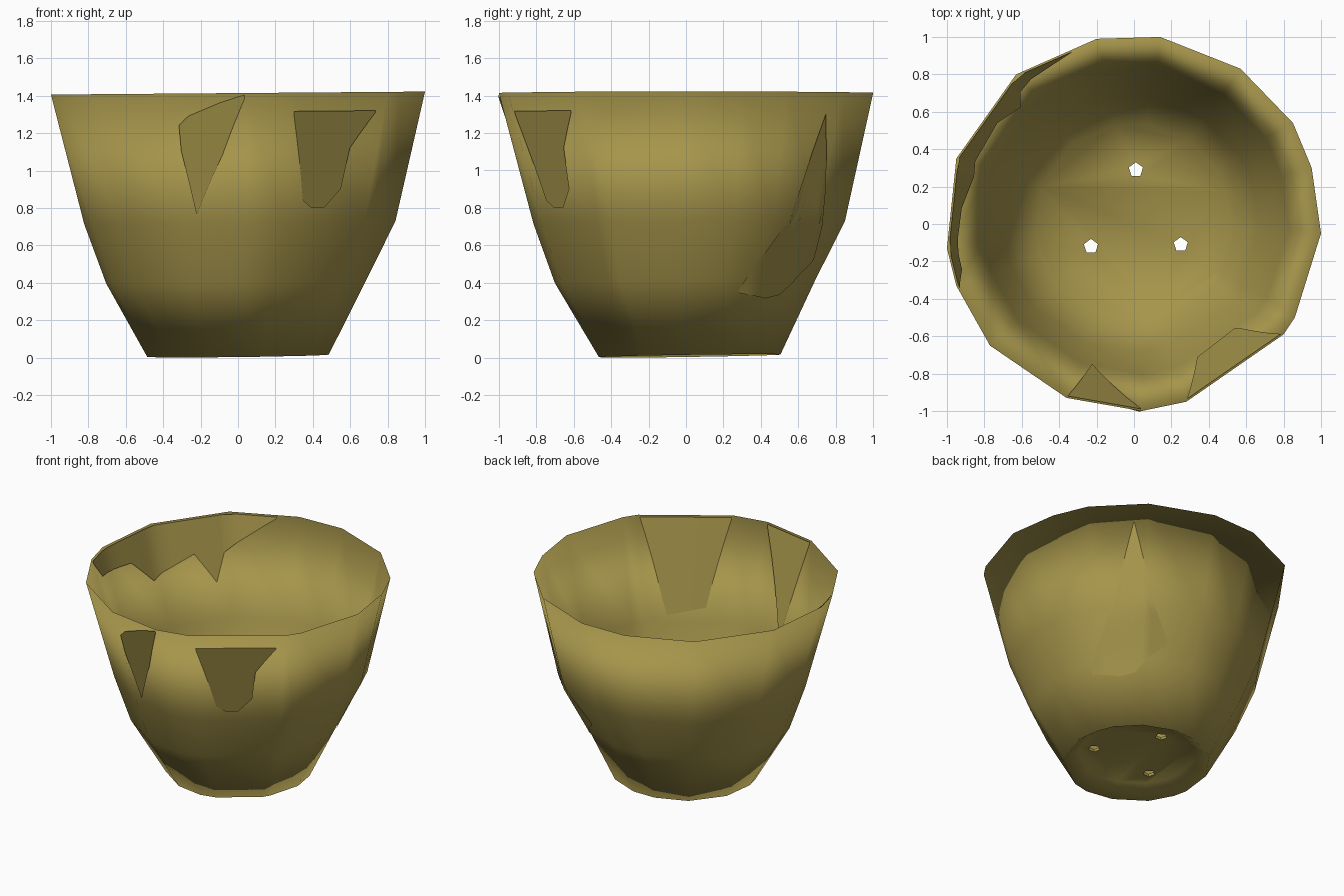
import bpy, bmesh
from math import radians, cos, sin, hypot
from mathutils import Vector

if "Cube" in bpy.data.objects:
    bpy.data.objects.remove(bpy.data.objects["Cube"])

olive = bpy.data.materials.new("olive_clay")
olive.use_nodes = True
olive.diffuse_color = (0.38, 0.30, 0.07, 1)
olive.node_tree.nodes["Principled BSDF"].inputs["Base Color"].default_value = (0.38, 0.30, 0.07, 1)

# Uneven rim outline, anticlockwise
RIM = [(1.0, -0.05), (0.95, 0.3), (0.85, 0.54), (0.57, 0.83), (0.14, 1.0), (-0.2, 0.99),
       (-0.63, 0.8), (-0.95, 0.35), (-1.0, -0.13), (-0.95, -0.33), (-0.77, -0.65),
       (-0.36, -0.93), (0.04, -1.0), (0.28, -0.95), (0.8, -0.59), (0.86, -0.5)]
# Wall levels: height, scale of the rim outline, centre x and y
HEIGHT = 1.42
LEVELS = [(0.0, 0.485, 0.0, 0.02), (0.4, 0.695, -0.01, -0.005),
          (0.72, 0.832, 0.01, 0.017), (HEIGHT, 1.0, 0.0, 0.0)]
WALL = 0.015


def level_at(z):
    for a, b in zip(LEVELS, LEVELS[1:]):
        if z <= b[0]:
            t = (z - a[0]) / (b[0] - a[0])
            return [p + (q - p) * t for p, q in zip(a, b)]


def place(x, y, level, offset=0.0):
    """Put a rim outline point on a level, moved outward by offset; rim and foot lean a little."""
    z, s, cx, cy = level
    s += offset / hypot(x, y)
    px, py, t = x * s + cx, y * s + cy, z / HEIGHT
    lean = t * (0.008 * px - 0.006) + (1 - t) * (0.0095 + 0.012 * px + 0.015 * py)
    return Vector((px, py, z + lean))


def on_wall(angle, z, offset):
    """Point of the faceted wall at an angle in degrees."""
    dx, dy = cos(radians(angle)), sin(radians(angle))
    for (ax, ay), (bx, by) in zip(RIM, RIM[1:] + RIM[:1]):
        ca, cb = dx * ay - dy * ax, dx * by - dy * bx
        if ca <= 0 < cb and ax * dx + ay * dy > 0:
            t = ca / (ca - cb)
            return place(ax + (bx - ax) * t, ay + (by - ay) * t, level_at(z), offset)


def make_object(name, bm):
    mesh = bpy.data.meshes.new(name)
    bm.to_mesh(mesh)
    bm.free()
    mesh.materials.append(olive)
    mesh.polygons.foreach_set("use_smooth", [True] * len(mesh.polygons))
    obj = bpy.data.objects.new(name, mesh)
    bpy.context.collection.objects.link(obj)
    return obj


# Pot: inner floor and wall up to a knife-edge rim, down the outside, into the hollow underside
inner = [(level_at(0.095), -WALL), (LEVELS[1], -WALL), (LEVELS[2], -WALL)]
outer = [(level, 0.0) for level in reversed(LEVELS)]
hollow = [((0.075, 0.38, 0.0, 0.02), 0.0)]
bm = bmesh.new()
rings = [[bm.verts.new(place(x, y, level, off)) for x, y in RIM]
         for level, off in inner + outer + hollow]
for low, high in zip(rings, rings[1:]):
    for i in range(len(RIM)):
        k = (i + 1) % len(RIM)
        bm.faces.new((low[i], low[k], high[k], high[i]))
bm.faces.new(rings[0])
bm.faces.new(rings[-1])
bmesh.ops.recalc_face_normals(bm, faces=bm.faces)
pot = make_object("pot", bm)

# Drainage holes through the floor
for x, y in [(0.01, 0.29), (-0.23, -0.12), (0.25, -0.11)]:
    bpy.ops.mesh.primitive_cylinder_add(vertices=5, radius=0.04, depth=0.4, location=(x, y, 0.1))
    cutter = bpy.context.object
    cutter.name = "drain_cutter"
    cutter.hide_render = True
    bpy.context.view_layer.objects.active = pot
    mod = pot.modifiers.new("drain", 'BOOLEAN')
    mod.operation = 'DIFFERENCE'
    mod.object = cutter
    bpy.ops.object.modifier_apply(modifier=mod.name)
    bpy.data.objects.remove(cutter)


# Thin facets lying on the wall, given as (angle, bottom, top) columns
def patch(name, columns, outside, rows=12, steps=4):
    dense = [columns[0]]
    for a, b in zip(columns, columns[1:]):
        dense += [tuple(p + (q - p) * i / steps for p, q in zip(a, b)) for i in range(1, steps + 1)]
    bm = bmesh.new()
    grid = []
    for angle, low, high in dense:
        heights = [low + (high - low) * j / rows for j in range(rows + 1)]
        grid.append([bm.verts.new(on_wall(angle, z, 0.008 if outside else
                     -0.008 - WALL * min(1, (HEIGHT - z) / 0.7))) for z in heights])
    for left, right in zip(grid, grid[1:]):
        for j in range(rows):
            quad = [left[j], right[j], right[j + 1], left[j + 1]]
            bm.faces.new(quad if outside else quad[::-1])
    bmesh.ops.remove_doubles(bm, verts=bm.verts, dist=0.0005)
    make_object(name, bm)


TOP = 1.41
patch("front_wide_facet_outer", [(-72, 1.3, 1.32), (-68, 1.0, 1.32), (-66, 0.84, 1.32), (-62, 0.8, 1.32),
      (-56, 0.8, 1.32), (-49.5, 0.9, 1.32), (-48, 1.12, 1.32), (-40, 1.31, 1.32)], True)
patch("front_narrow_facet_outer", [(-109.4, 1.11, 1.25), (-106, 0.77, 1.3), (-95.5, 1.09, 1.37),
      (-88, 1.39, TOP)], True)
patch("back_kite_facet_outer", [(25, 0.33, 0.35), (41, 0.3, 0.75), (50, 0.32, 1.3),
      (58, 0.42, 0.75), (67, 0.5, 0.52)], True)

patch("front_wide_facet_inner", [(-73, 1.4, TOP), (-65.6, 0.82, TOP), (-47, 0.77, TOP),
      (-45, 0.87, TOP), (-37, 1.4, TOP)], False)
patch("front_narrow_facet_inner", [(-111, 1.4, TOP), (-107, 0.73, TOP), (-88, 1.4, TOP)], False)
patch("back_rim_facet_inner", [(110, 1.4, TOP), (131, 1.16, TOP), (135, 0.97, TOP), (144, 1.18, TOP),
      (164, 1.06, TOP), (175, 1.24, TOP), (195, 1.27, TOP), (200, 1.4, TOP)], False)
